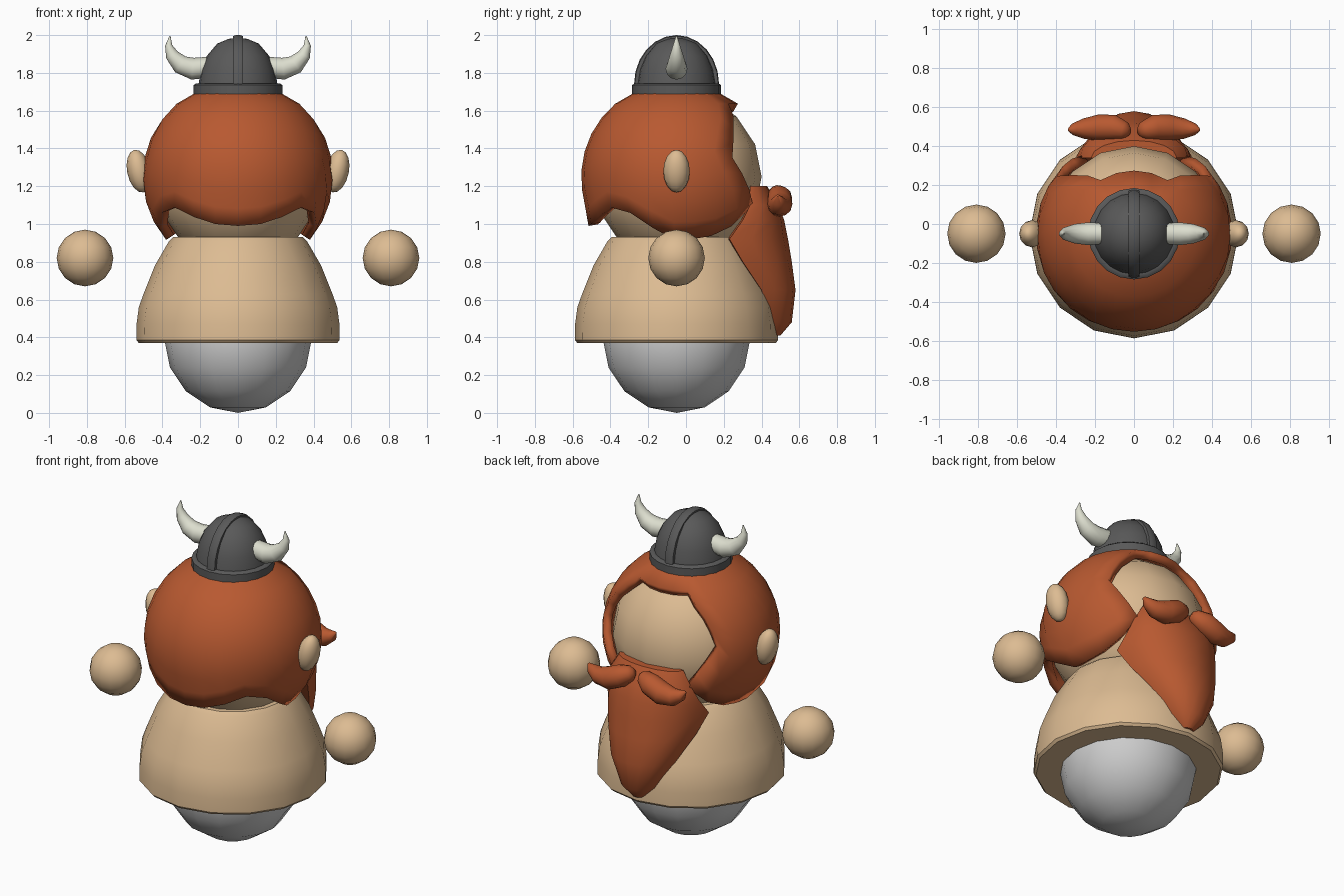
import bpy, math
from math import sin, cos, radians, pi
from mathutils import Vector

if "Cube" in bpy.data.objects:
    bpy.data.objects.remove(bpy.data.objects["Cube"])

CY = -0.05  # axis of body and head in y


def mat(name, c):
    m = bpy.data.materials.new(name)
    m.diffuse_color = (*c, 1)
    m.use_nodes = True
    m.node_tree.nodes["Principled BSDF"].inputs["Base Color"].default_value = m.diffuse_color
    return m


SKIN = mat("skin_tan", (0.72, 0.50, 0.29))
HAIR = mat("hair_red", (0.48, 0.10, 0.03))
IRON = mat("iron_dark", (0.10, 0.10, 0.10))
HORN = mat("horn_ivory", (0.72, 0.73, 0.62))


def finish(ob, m, angle=40):
    if m:
        ob.data.materials.append(m)
    bpy.ops.object.select_all(action='DESELECT')
    ob.select_set(True)
    bpy.context.view_layer.objects.active = ob
    bpy.ops.object.shade_smooth_by_angle(angle=radians(angle))
    return ob


def mesh(name, verts, faces, m, angle=40):
    me = bpy.data.meshes.new(name)
    me.from_pydata(verts, [], faces)
    ob = bpy.data.objects.new(name, me)
    bpy.context.collection.objects.link(ob)
    return finish(ob, m, angle)


def loft(name, rings, m, angle=40):
    """Skin a list of equal closed rings and cap both ends."""
    n = len(rings[0])
    verts = [v for r in rings for v in r]
    faces = [(i * n + j, i * n + (j + 1) % n, (i + 1) * n + (j + 1) % n, (i + 1) * n + j)
             for i in range(len(rings) - 1) for j in range(n)]
    faces += [tuple(range(n))[::-1], tuple(range(len(verts) - n, len(verts)))]
    return mesh(name, verts, faces, m, angle)


def lathe(name, profile, m, n=16, cy=CY):
    return loft(name, [[(r * cos(2 * pi * j / n), cy + r * sin(2 * pi * j / n), z)
                        for j in range(n)] for r, z in profile], m)


def ball(name, loc, scale, m, seg=16, rings=8, rot=(0, 0, 0)):
    bpy.ops.mesh.primitive_uv_sphere_add(segments=seg, ring_count=rings, radius=1, location=loc, rotation=rot)
    ob = bpy.context.object
    ob.name = name
    ob.scale = scale
    return finish(ob, m, 60)


def tube(name, path, s, m, n=12):
    """Tapered round sweep through (x, y, z, radius) points, mirrored by s."""
    pts = [Vector((x * s, y, z)) for x, y, z, r in path]
    rings = []
    for i, p in enumerate(pts):
        t = (pts[min(i + 1, len(pts) - 1)] - pts[max(i - 1, 0)]).normalized()
        u = Vector((0, 1, 0))
        u = (u - t * u.dot(t)).normalized()
        w = t.cross(u)
        r = path[i][3]
        rings.append([p + r * (cos(2 * pi * j / n) * u + sin(2 * pi * j / n) * w) for j in range(n)])
    return loft(name, rings, m, 60)


def interp(x, table):
    for (a, va), (b, vb) in zip(table, table[1:]):
        if x <= b:
            return va + (vb - va) * max(0, x - a) / (b - a)
    return table[-1][1]


# Body and head
ball("lower_body", (0, CY, 0.39), (0.39,) * 3, None)
lathe("tunic", [(0.30, 0.372), (0.525, 0.37), (0.538, 0.385), (0.537, 0.47), (0.525, 0.56),
                (0.50, 0.63), (0.44, 0.78), (0.365, 0.91), (0.345, 0.93), (0.2, 0.935)], SKIN)
ball("head", (0, CY, 1.25), (0.45,) * 3, SKIN)

# Hair shell: full cap, then columns that leave the face open
HZ, HR, N, ROWS = 1.25, 0.505, 20, 7
OPEN = [(1.10, 33), (1.36, 54), (1.50, 47), (1.64, 32)]
HEM = [(33, 1.10), (50, 0.97), (65, 0.93), (90, 0.91), (105, 0.97), (125, 1.08),
       (140, 1.09), (152, 1.03), (165, 1.0), (180, 0.99)]


def hair_point(theta, phi):
    z = HZ + HR * cos(radians(theta))
    r = HR * sin(radians(theta))
    r *= 1 + 0.7 * max(0, 1.1 - z) * max(0, -cos(radians(phi)))
    return (-r * sin(radians(phi)), CY + r * cos(radians(phi)), z)


verts, faces = [(0, CY, HZ + HR)], []
ring = N + 4  # hair columns plus three face columns
for th in (20, 40):
    verts += [hair_point(th, 32 + 296 * i / N) for i in range(N + 1)]
    verts += [hair_point(th, p) for p in (344, 360, 376)]
for j in range(ring):
    k = (j + 1) % ring
    faces += [(0, 1 + j, 1 + k), (1 + j, 1 + ring + j, 1 + ring + k, 1 + k)]
prev, step = 1 + ring, len(verts)
for row in range(1, ROWS + 1):
    for i in range(N + 1):
        p = 33 + 294 * i / N
        end = math.degrees(math.acos((interp(min(p, 360 - p), HEM) - HZ) / HR))
        th = 40 + (end - 40) * row / ROWS
        f = interp(HZ + HR * cos(radians(th)), OPEN)
        verts.append(hair_point(th, f + (360 - 2 * f) * i / N))
    faces += [(prev + i, step + i, step + i + 1, prev + i + 1) for i in range(N)]
    prev, step = step, len(verts)
hair = mesh("hair", verts, faces, HAIR, 60)
sol = hair.modifiers.new("thickness", 'SOLIDIFY')
sol.thickness, sol.offset = 0.05, -1

# Beard: z, half width, edge y, front y
rings = []
for z, hw, ye, yf in [(0.41, 0.04, 0.46, 0.50), (0.48, 0.11, 0.45, 0.56), (0.65, 0.21, 0.40, 0.58),
                      (0.80, 0.28, 0.30, 0.56), (0.92, 0.32, 0.23, 0.54), (1.02, 0.30, 0.30, 0.52),
                      (1.10, 0.28, 0.34, 0.49), (1.20, 0.22, 0.34, 0.43)]:
    front = [(hw * cos(pi * j / 8), ye + (yf - ye) * sin(pi * j / 8), z) for j in range(9)]
    rings.append(front + [(-hw * 0.4, ye - 0.01, z), (hw * 0.4, ye - 0.01, z)])
loft("beard", rings, HAIR)

# Helmet dome with rim, and crest over the middle
lathe("helmet", [(0.20, 1.68), (0.235, 1.685), (0.235, 1.735), (0.222, 1.745), (0.208, 1.745),
                 (0.195, 1.82), (0.165, 1.89), (0.11, 1.955), (0.05, 1.98), (0.01, 1.985)], IRON, 20)
crest = []
for i in range(13):
    a = pi * i / 12
    crest.append([(x, CY + 0.225 * k * cos(a), 1.74 + 0.26 * k * sin(a))
                  for x, k in ((-0.027, 0.88), (-0.027, 0.98), (-0.012, 1), (0.012, 1), (0.027, 0.98), (0.027, 0.88))])
loft("helmet_crest", crest[::-1], IRON, 30)

# Mirrored parts
for side, s in (("right", 1), ("left", -1)):
    ball("hand_" + side, (0.81 * s, CY, 0.82), (0.15,) * 3, SKIN)
    ball("ear_" + side, (0.525 * s, CY, 1.28), (0.062, 0.07, 0.115), SKIN, 12, 8, (0, radians(12 * s), 0))
    tube("horn_" + side, [(0.16, CY, 1.83, 0.055), (0.24, CY, 1.822, 0.058), (0.305, CY, 1.845, 0.05),
                          (0.35, CY, 1.895, 0.035), (0.367, CY, 1.945, 0.019), (0.36, CY, 1.995, 0.003)], s, HORN)
    tube("moustache_" + side, [(0.025, 0.475, 1.175, 0.02), (0.045, 0.48, 1.165, 0.045), (0.10, 0.495, 1.14, 0.066),
                               (0.18, 0.495, 1.105, 0.068), (0.26, 0.49, 1.10, 0.052),
                               (0.31, 0.487, 1.125, 0.032), (0.335, 0.485, 1.15, 0.008)], s, HAIR)
    if s < 0:
        continue

# Make all face directions point outward on the closed parts
for ob in bpy.data.objects:
    if ob.type == 'MESH' and ob.name != "hair":
        bpy.context.view_layer.objects.active = ob
        bpy.ops.object.mode_set(mode='EDIT')
        bpy.ops.mesh.select_all(action='SELECT')
        bpy.ops.mesh.normals_make_consistent(inside=False)
        bpy.ops.object.mode_set(mode='OBJECT')
